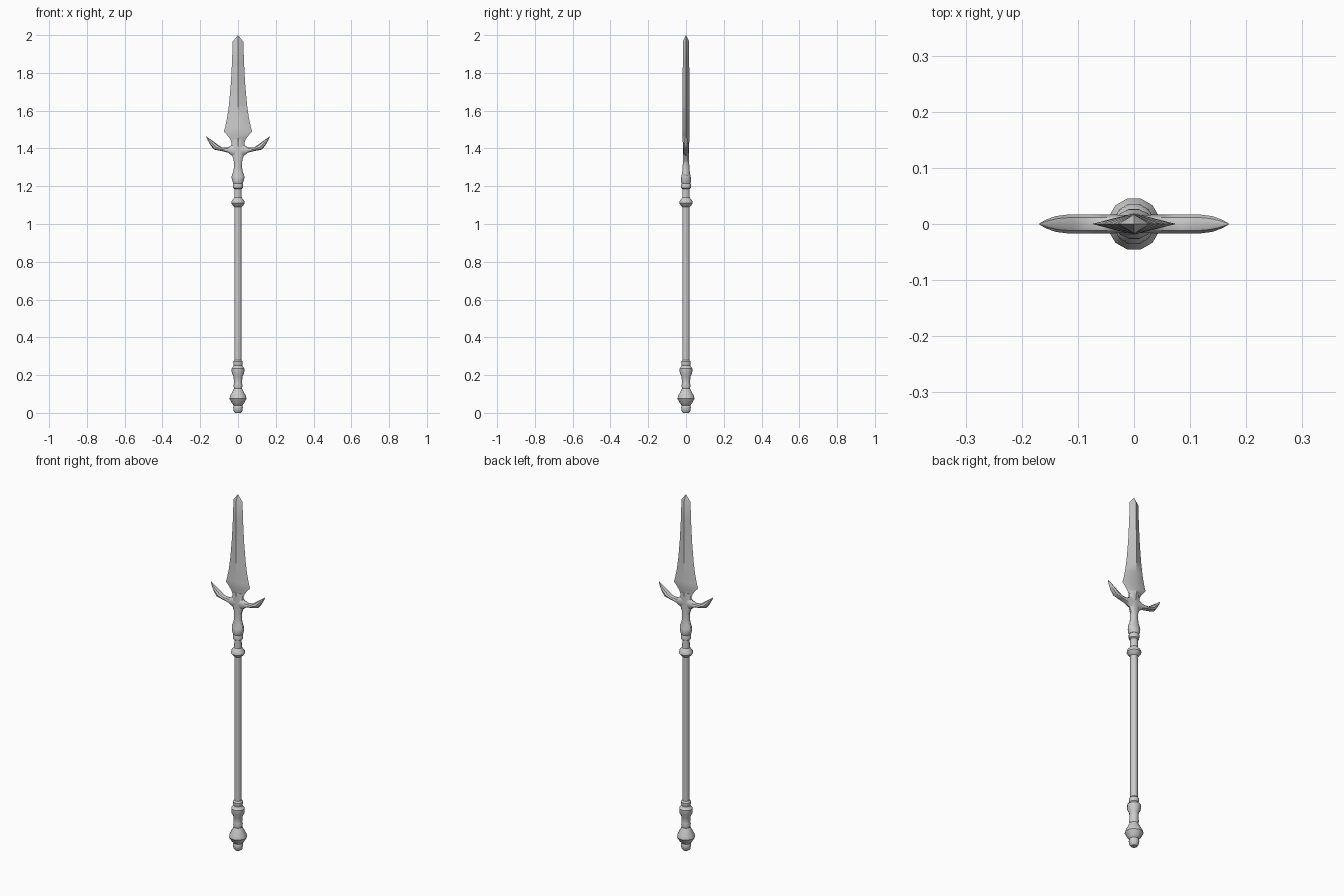
import bpy, bmesh
from math import sin, cos, pi
from mathutils import Vector


def loft(name, rings, angle=35):
    """Skin a stack of equal-sized vertex rings and cap both ends."""
    bm = bmesh.new()
    vs = [[bm.verts.new(p) for p in r] for r in rings]
    n = len(vs[0])
    for a, b in zip(vs, vs[1:]):
        for i in range(n):
            j = (i + 1) % n
            bm.faces.new((a[i], a[j], b[j], b[i]))
    bm.faces.new(vs[0])
    bm.faces.new(vs[-1])
    bmesh.ops.remove_doubles(bm, verts=bm.verts, dist=1e-5)
    bmesh.ops.recalc_face_normals(bm, faces=bm.faces)
    me = bpy.data.meshes.new(name)
    bm.to_mesh(me)
    bm.free()
    ob = bpy.data.objects.new(name, me)
    bpy.context.collection.objects.link(ob)
    bpy.ops.object.select_all(action='DESELECT')
    ob.select_set(True)
    bpy.context.view_layer.objects.active = ob
    bpy.ops.object.shade_smooth_by_angle(angle=angle * pi / 180)
    return ob


def ring(c, u, v, n, off=0.0):
    return [Vector(c) + Vector(u) * cos(2 * pi * (i + off) / n)
            + Vector(v) * sin(2 * pi * (i + off) / n) for i in range(n)]


def upright(name, profile, n, off=0.0, angle=35):
    """Profile entries: z, half width in x, half depth in y."""
    return loft(name, [ring((0, 0, z), (rx, 0, 0), (0, ry, 0), n, off)
                       for z, rx, ry in profile], angle)


def turned(name, profile):
    return upright(name, [(z, r, r) for z, r in profile], 12, 0.5)


# Pommel with turned rings
turned("pommel", [(0, .016), (.008, .023), (.03, .027), (.04, .023), (.05, .033),
                  (.075, .047), (.09, .043), (.12, .027), (.13, .022), (.145, .025),
                  (.155, .022), (.19, .024), (.21, .034), (.235, .035), (.25, .023),
                  (.262, .026), (.272, .026), (.28, .019)])
# Shaft
turned("shaft", [(.27, .019), (1.1, .019)])
# Collar rings under the head
turned("collar", [(1.09, .019), (1.095, .026), (1.11, .037), (1.122, .035),
                  (1.14, .02), (1.185, .019), (1.19, .026), (1.21, .027), (1.222, .02)])
# Socket flowing into the head
upright("socket", [(1.215, .026, .024), (1.225, .03, .028), (1.245, .035, .027),
                   (1.258, .034, .024), (1.28, .025, .02), (1.31, .021, .018),
                   (1.34, .024, .017), (1.365, .033, .016), (1.39, .04, .016),
                   (1.42, .034, .016), (1.45, .03, .016)], 12, 0.5)
# Blade with diamond section
upright("blade", [(1.41, .034, .017), (1.43, .034, .017), (1.45, .042, .018),
                  (1.468, .055, .019), (1.49, .075, .019), (1.51, .069, .019),
                  (1.56, .058, .019), (1.63, .048, .018), (1.74, .038, .018),
                  (1.85, .032, .017), (1.965, .028, .017), (2.0, .0005, .0005)], 4)

# Side wings: lower edge point, upper edge point, half depth
wing = [((.0, 1.345), (.0, 1.44), .016), ((.03, 1.36), (.03, 1.42), .0165),
        ((.052, 1.378), (.055, 1.404), .017), ((.085, 1.386), (.085, 1.405), .017),
        ((.127, 1.394), (.106, 1.419), .017), ((.146, 1.418), (.133, 1.439), .014),
        ((.16, 1.443), (.153, 1.453), .008), ((.169, 1.465), (.168, 1.465), .001)]
for name, s in (("wing_right", 1), ("wing_left", -1)):
    rings = []
    for lo, hi, d in wing:
        a, b = Vector((s * lo[0], 0, lo[1])), Vector((s * hi[0], 0, hi[1]))
        rings.append(ring((a + b) / 2, (b - a) / 2, (0, d, 0), 8))
    loft(name, rings, 40)
